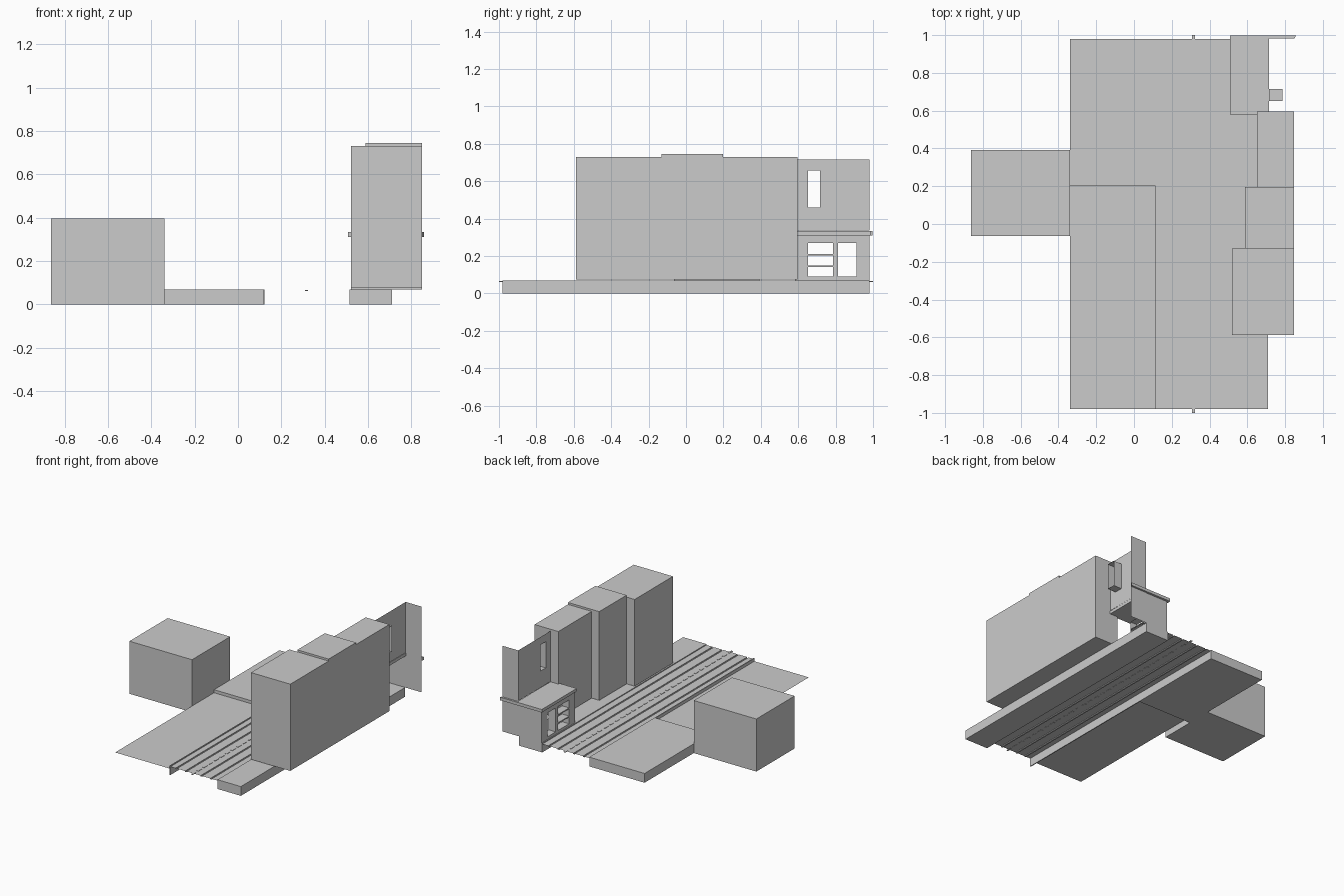
import bpy, bmesh

if "Cube" in bpy.data.objects:
    bpy.data.objects.remove(bpy.data.objects["Cube"])


def make(name, verts, faces):
    me = bpy.data.meshes.new(name)
    me.from_pydata(verts, [], faces)
    bm = bmesh.new()
    bm.from_mesh(me)
    bmesh.ops.remove_doubles(bm, verts=bm.verts, dist=1e-5)
    bmesh.ops.recalc_face_normals(bm, faces=bm.faces)
    bm.to_mesh(me)
    bm.free()
    ob = bpy.data.objects.new(name, me)
    bpy.context.collection.objects.link(ob)
    return ob


def prism(name, outline, z0, z1):
    n = len(outline)
    v = [(x, y, z) for z in (z0, z1) for x, y in outline]
    f = [tuple(range(n))[::-1], tuple(range(n, 2 * n))]
    f += [(i, (i + 1) % n, (i + 1) % n + n, i + n) for i in range(n)]
    return make(name, v, f)


def box(name, x0, x1, y0, y1, z0, z1):
    return prism(name, [(x0, y0), (x1, y0), (x1, y1), (x0, y1)], z0, z1)


def pierced_wall(name, x, y0, y1, z0, z1, holes, depth):
    """Sheet wall at constant x with openings and reveals running back in +x."""
    ys = sorted({y0, y1, *[h[i] for h in holes for i in (0, 1)]})
    zs = sorted({z0, z1, *[h[i] for h in holes for i in (2, 3)]})
    v, f = [], []

    def quad(*pts):
        f.append(tuple(range(len(v), len(v) + 4)))
        v.extend(pts)

    for a, b in zip(ys, ys[1:]):
        for c, d in zip(zs, zs[1:]):
            my, mz = (a + b) / 2, (c + d) / 2
            if not any(h[0] < my < h[1] and h[2] < mz < h[3] for h in holes):
                quad((x, b, c), (x, a, c), (x, a, d), (x, b, d))
    for a, b, c, d in holes:
        ring = [(a, c), (b, c), (b, d), (a, d)]
        for (p, q), (r, s) in zip(ring, ring[1:] + ring[:1]):
            quad((x, p, q), (x, r, s), (x + depth, r, s), (x + depth, p, q))
    return make(name, v, f)


L = 0.98

# Left side of the street: house block, raised pavement, low ground, curb
box("left_house", -0.863, -0.34, -0.063, 0.393, 0, 0.397)
box("left_pavement", -0.34, 0.115, 0.20, L, 0, 0.07)
make("left_ground", [(-0.34, -L, 0.047), (0.115, -L, 0.047),
                     (0.115, 0.2, 0.047), (-0.34, 0.2, 0.047)], [(0, 1, 2, 3)])
box("left_curb", 0.115, 0.122, -L, L, 0, 0.07)

# Right pavement
box("right_pavement", 0.515, 0.71, -L, L, 0, 0.07)

# Road surface: a thin profile with shallow grooves, swept along y
profile = [(0.122, 0.063)]
for gx in (0.17, 0.25, 0.38, 0.46):
    profile += [(gx - 0.006, 0.063), (gx - 0.006, 0.057),
                (gx + 0.006, 0.057), (gx + 0.006, 0.063)]
profile.append((0.515, 0.063))
n = len(profile)
make("road", [(x, y, z) for y in (-L, L) for x, z in profile],
     [(i, i + 1, i + 1 + n, i + n) for i in range(n - 1)])

# Centre line dashes
count = 30
step = 2.0 / (count - 0.4)
for i in range(count):
    y = -1 + i * step
    box(f"road_dash_{i}", 0.308, 0.322, y, y + step * 0.6, 0.0615, 0.0655)

# Row of plain building blocks, flush at the back
row = [(0.52, -0.587, -0.13, 0.73), (0.587, -0.13, 0.197, 0.745), (0.65, 0.197, 0.595, 0.73)]
for i, (x, y0, y1, h) in enumerate(row):
    box(f"building_block_{i}", x, 0.848, y0, y1, 0.075, h)

# Corner shop: pierced lower front with window panes and a doorway
panes = [(0.652, 0.785, a, b) for a, b in ((0.09, 0.14), (0.148, 0.202), (0.21, 0.27))]
pierced_wall("shop_front", 0.52, 0.583, L, 0.07, 0.31,
             panes + [(0.812, 0.912, 0.09, 0.27)], 0.06)

# Set-back upper front with one window
pierced_wall("upper_front", 0.715, 0.583, L, 0.335, 0.717,
             [(0.652, 0.716, 0.46, 0.658)], 0.07)

# Side wall, stepped to follow both fronts
side = [(0.52, 0.07), (0.848, 0.07), (0.848, 0.717), (0.715, 0.717), (0.715, 0.32), (0.52, 0.32)]
make("shop_side_wall", [(x, L, z) for x, z in side], [tuple(range(6))])

# Terrace slab wrapping round as a belt course
prism("terrace_belt", [(0.507, 0.58), (0.716, 0.58), (0.716, 0.983), (0.85, 0.983),
                       (0.858, 0.997), (0.507, 0.997)], 0.31, 0.333)
